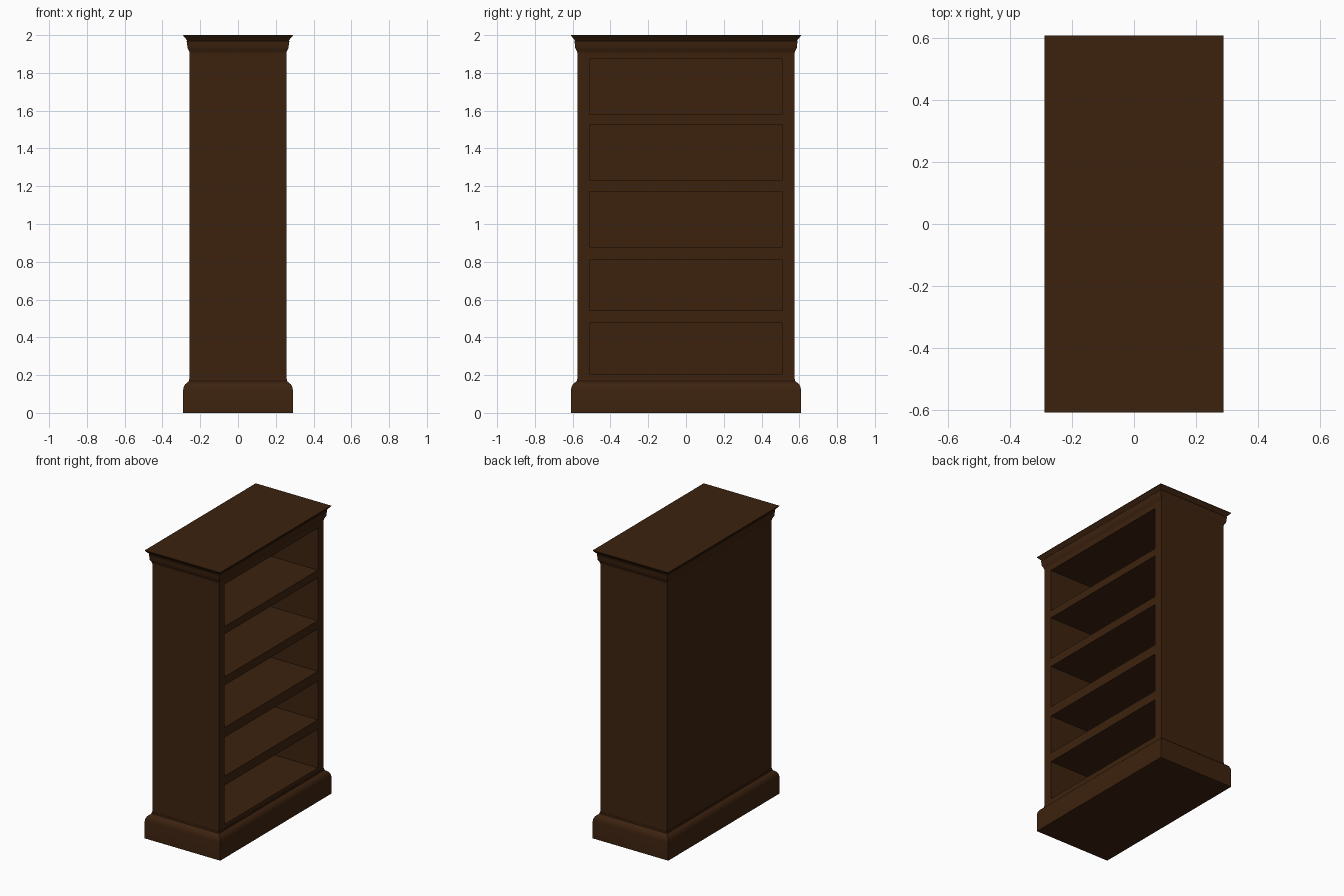
import bpy, bmesh
from mathutils import Vector

if "Cube" in bpy.data.objects:
    bpy.data.objects.remove(bpy.data.objects["Cube"])

HX, HY = 0.256, 0.575            # half depth and half width of the carcass
Z0, Z1 = 0.18, 1.91              # carcass bottom and top
OPEN_Y = 0.512                   # half width of the shelf openings
OPENINGS = [(0.207, 0.477), (0.541, 0.81), (0.878, 1.172), (1.23, 1.527), (1.58, 1.873)]
DEPTH = 0.48                     # shelf depth behind the open +x face

wood = bpy.data.materials.new("dark_walnut")
wood.diffuse_color = (0.046, 0.0165, 0.0048, 1)
wood.use_nodes = True
wood.node_tree.nodes["Principled BSDF"].inputs["Base Color"].default_value = wood.diffuse_color


def finish(bm, name):
    bmesh.ops.recalc_face_normals(bm, faces=bm.faces[:])
    mesh = bpy.data.meshes.new(name)
    bm.to_mesh(mesh)
    bm.free()
    mesh.materials.append(wood)
    obj = bpy.data.objects.new(name, mesh)
    bpy.context.collection.objects.link(obj)
    return obj


def moulding(name, profile, cap_index):
    """Mitred moulding around the carcass; profile = (projection, height)."""
    bm = bmesh.new()
    rings = []
    for d, z in profile:
        rings.append([bm.verts.new((sx * (HX + d), sy * (HY + d), z))
                      for sx, sy in ((-1, -1), (1, -1), (1, 1), (-1, 1))])
    for a, b in zip(rings, rings[1:]):
        for i in range(4):
            j = (i + 1) % 4
            bm.faces.new((a[i], a[j], b[j], b[i]))
    bm.faces.new(rings[cap_index])
    # close the hidden side for clean outward normals, then remove it
    hidden = bm.faces.new(rings[-1 - cap_index if cap_index == 0 else 0])
    bmesh.ops.recalc_face_normals(bm, faces=bm.faces[:])
    bm.faces.remove(hidden)
    obj = finish(bm, name)
    bpy.ops.object.select_all(action='DESELECT')
    obj.select_set(True)
    bpy.context.view_layer.objects.active = obj
    bpy.ops.object.shade_smooth_by_angle(angle=0.6)
    return obj


# Carcass: a box whose +x face is sliced into cells and pushed in for the shelves
bm = bmesh.new()
bmesh.ops.create_cube(bm, size=1)
for v in bm.verts:
    v.co = Vector((v.co.x * 2 * HX, v.co.y * 2 * HY, (Z0 + Z1) / 2 + v.co.z * (Z1 - Z0)))
cuts = [((0, s * OPEN_Y, 0), (0, 1, 0)) for s in (-1, 1)]
cuts += [((0, 0, z), (0, 0, 1)) for pair in OPENINGS for z in pair]
for co, no in cuts:
    bmesh.ops.bisect_plane(bm, geom=bm.verts[:] + bm.edges[:] + bm.faces[:],
                           plane_co=co, plane_no=no)
bm.normal_update()
cells = []
for f in bm.faces:
    c = f.calc_center_median()
    if f.normal.x > 0.9 and abs(c.y) < OPEN_Y and any(a < c.z < b for a, b in OPENINGS):
        cells.append(f)
for f in cells:
    res = bmesh.ops.extrude_face_region(bm, geom=[f])
    verts = [g for g in res["geom"] if isinstance(g, bmesh.types.BMVert)]
    bmesh.ops.translate(bm, verts=verts, vec=(-DEPTH, 0, 0))
    if f.is_valid:
        bm.faces.remove(f)
finish(bm, "carcass_with_shelves")

# Plinth with a rounded top edge
moulding("plinth", [(0.034, 0), (0.034, 0.122), (0.031, 0.138), (0.024, 0.151),
                    (0.013, 0.161), (0.003, 0.168), (0.002, 0.18), (0, 0.18)], 0)

# Crown with a cove below a flared lip
moulding("crown", [(0, 1.905), (0.002, 1.912), (0.006, 1.922), (0.012, 1.932), (0.013, 1.95),
                   (0.016, 1.968), (0.013, 1.972), (0.018, 1.978), (0.034, 1.997), (0.034, 2.0)], -1)
